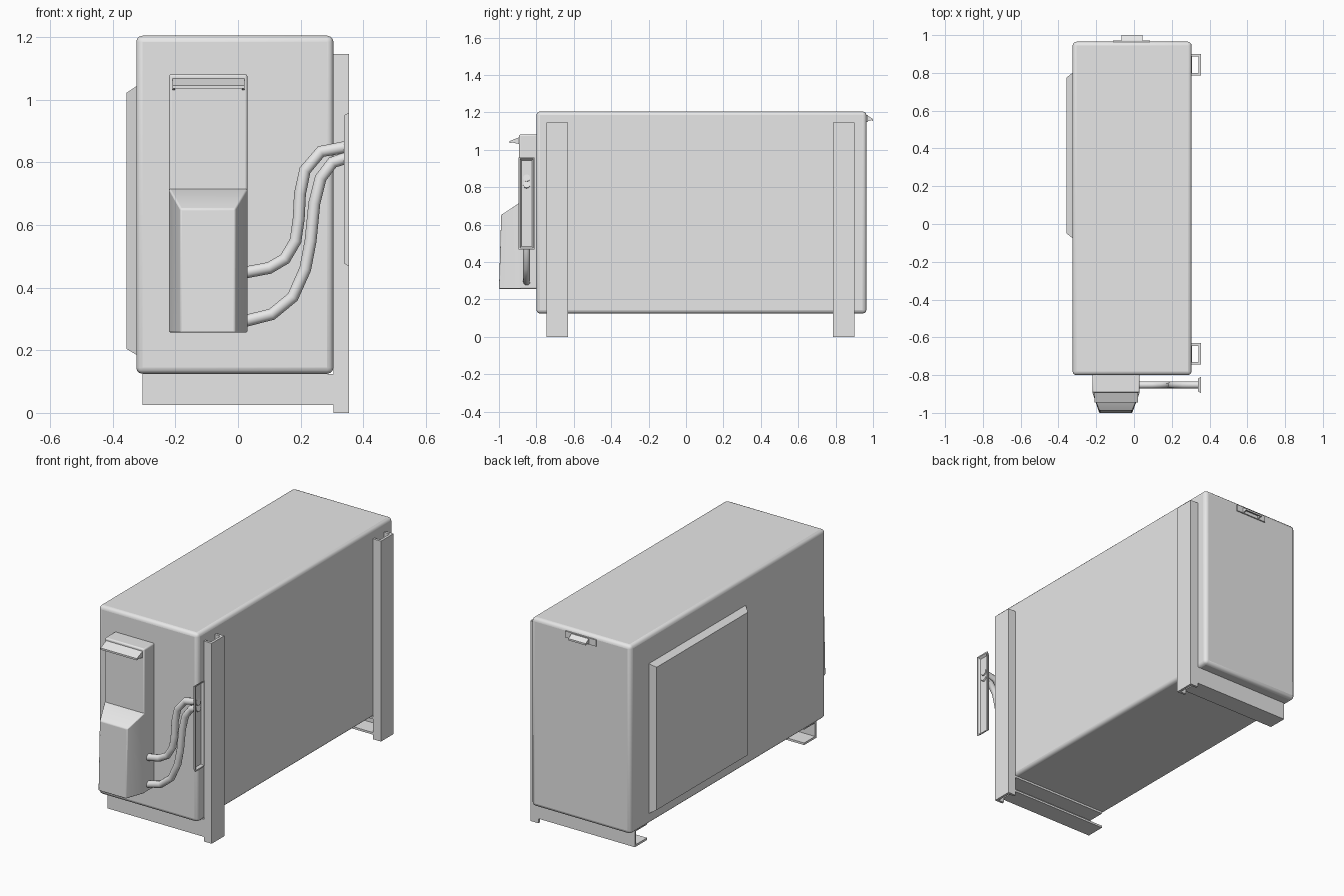
import bpy, bmesh, math
from mathutils import Vector

cube = bpy.data.objects.get("Cube")
if cube:
    bpy.data.objects.remove(cube, do_unlink=True)

grey = bpy.data.materials.new("light_grey")
grey.use_nodes = True
grey.diffuse_color = (0.8, 0.8, 0.8, 1)
grey.node_tree.nodes["Principled BSDF"].inputs["Base Color"].default_value = (0.8, 0.8, 0.8, 1)


def finish(name, bm, bevel=0, smooth=False):
    bmesh.ops.recalc_face_normals(bm, faces=bm.faces)
    mesh = bpy.data.meshes.new(name)
    bm.to_mesh(mesh)
    bm.free()
    mesh.materials.append(grey)
    ob = bpy.data.objects.new(name, mesh)
    bpy.context.collection.objects.link(ob)
    if bevel:
        mod = ob.modifiers.new("rounded_edges", "BEVEL")
        mod.width = bevel
        mod.segments = 3
        mod.limit_method = "ANGLE"
    if smooth:
        bpy.ops.object.select_all(action="DESELECT")
        ob.select_set(True)
        bpy.context.view_layer.objects.active = ob
        bpy.ops.object.shade_smooth_by_angle(angle=math.radians(40))
    return ob


def loft(name, rings, bevel=0, smooth=False):
    """Closed solid through rings of matching points."""
    bm = bmesh.new()
    loops = [[bm.verts.new(p) for p in ring] for ring in rings]
    n = len(loops[0])
    for a, b in zip(loops, loops[1:]):
        for i in range(n):
            j = (i + 1) % n
            bm.faces.new((a[i], a[j], b[j], b[i]))
    bm.faces.new(loops[0])
    bm.faces.new(loops[-1])
    return finish(name, bm, bevel, smooth)


def rect_x(x, y0, y1, z0, z1):
    return [(x, y0, z0), (x, y1, z0), (x, y1, z1), (x, y0, z1)]


def rect_y(y, x0, x1, z0, z1):
    return [(x0, y, z0), (x1, y, z0), (x1, y, z1), (x0, y, z1)]


def channel(width, depth, t):
    """C profile with its web at depth and its mouth at zero."""
    w = width / 2
    return [(-w, 0), (-w, depth), (w, depth), (w, 0),
            (w - t, 0), (w - t, depth - t), (t - w, depth - t), (t - w, 0)]


# Main cabinet
loft("cabinet", [rect_y(-0.8, -0.325, 0.305, 0.125, 1.205),
                 rect_y(0.965, -0.325, 0.305, 0.125, 1.205)], 0.02, True)

# Chamfered panel on the right side
loft("side_panel", [rect_x(-0.32, -0.08, 0.805, 0.183, 1.047),
                    rect_x(-0.357, -0.05, 0.775, 0.205, 1.022)])

# Upright channels and the channel feet below the cabinet
for label, y, side in (("front", -0.688, -1), ("back", 0.843, 1)):
    post = channel(0.114, 0.05, 0.014)
    loft(label + "_post", [[(0.305 + d, y + w, z) for w, d in post] for z in (0, 1.147)])
    foot = channel(0.1, 0.11, 0.012)
    loft(label + "_foot", [[(x, y + side * (d - 0.055), 0.075 + w) for w, d in foot]
                           for x in (-0.305, 0.308)])

# Control housing with its tapered lower cover
loft("housing_back", [rect_y(-0.795, -0.22, 0.03, 0.257, 1.082),
                      rect_y(-0.892, -0.22, 0.03, 0.257, 1.082)], 0.008, True)
cover = rect_y(-1.0, -0.184, -0.009, 0.257, 0.652)
cover[2:] = [(x, -0.988, z) for x, y, z in cover[2:]]
loft("housing_cover", [rect_y(-0.88, -0.22, 0.03, 0.257, 0.717),
                       rect_y(-0.892, -0.22, 0.03, 0.257, 0.715), cover], 0.005, True)


# Sloping grip lips, with a hollow underside
def grip(name, x0, x1, y, reach, top):
    section = [(0, 0), (reach, -0.022), (reach, -0.032), (reach * 0.8, -0.03), (0, -0.014)]
    loft(name, [[(x, y + dy, top + dz) for dy, dz in section] for x in (x0, x1)])
    for i, x in enumerate((x0, x1 - 0.008)):
        cheek = [(0, -0.005), (reach * 0.8, -0.028), (0, -0.037)]
        loft(f"{name}_cheek_{i}", [[(x + o, y + dy, top + dz) for dy, dz in cheek]
                                   for o in (0, 0.008)])


grip("front_grip", -0.21, 0.02, -0.891, -0.053, 1.068)
grip("back_grip", -0.065, 0.045, 0.964, 0.036, 1.187)
loft("back_grip_plate", [rect_y(0.96, -0.11, 0.085, 1.15, 1.187),
                         rect_y(0.972, -0.11, 0.085, 1.15, 1.187)])

# Shallow pipe tray, open to the outside
loft("pipe_tray", [rect_x(0.338, -0.886, -0.818, 0.478, 0.95),
                   rect_x(0.355, -0.895, -0.809, 0.467, 0.96),
                   rect_x(0.355, -0.888, -0.816, 0.474, 0.953),
                   rect_x(0.343, -0.88, -0.824, 0.484, 0.944)])


# Bent pipes swept along their paths
def pipe(name, path, y=-0.852, r=0.019, sides=12):
    pts = [Vector((x, y, z)) for x, z in path]
    rings = []
    for i, p in enumerate(pts):
        t = (pts[min(i + 1, len(pts) - 1)] - pts[max(i - 1, 0)]).normalized()
        across = Vector((-t.z, 0, t.x))
        rings.append([p + r * (math.cos(a) * across + math.sin(a) * Vector((0, 1, 0)))
                      for a in (math.tau * k / sides for k in range(sides))])
    loft(name, rings, 0, True)


pipe("upper_pipe", [(0.02, 0.448), (0.1, 0.463), (0.15, 0.492), (0.184, 0.55), (0.194, 0.62),
                    (0.198, 0.7), (0.214, 0.775), (0.265, 0.835), (0.347, 0.85)])
pipe("lower_pipe", [(0.02, 0.293), (0.108, 0.315), (0.175, 0.37), (0.215, 0.46), (0.232, 0.55),
                    (0.244, 0.67), (0.264, 0.75), (0.302, 0.8), (0.347, 0.815)])
